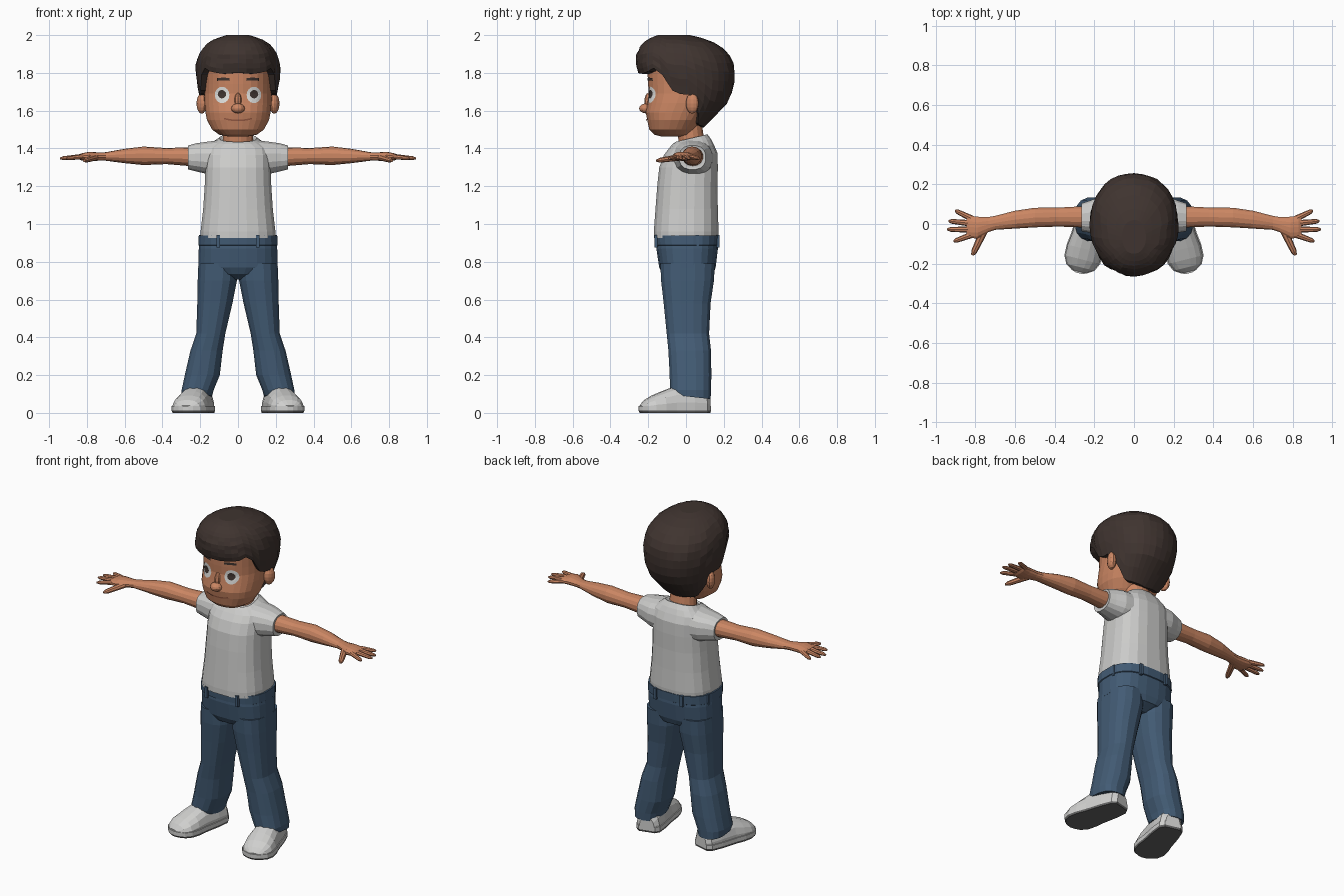
import bpy, bmesh, math, random
from mathutils import Vector, Matrix
from mathutils.bvhtree import BVHTree

if "Cube" in bpy.data.objects:
    bpy.data.objects.remove(bpy.data.objects["Cube"])

random.seed(4)


def material(name, r, g, b):
    m = bpy.data.materials.new(name)
    m.diffuse_color = (r, g, b, 1)
    m.use_nodes = True
    m.node_tree.nodes["Principled BSDF"].inputs["Base Color"].default_value = m.diffuse_color
    return m


SKIN = material("skin", 0.60, 0.24, 0.125)
HAIR = material("dark_brown_hair", 0.05, 0.034, 0.029)
SHIRT = material("light_grey_cloth", 0.60, 0.60, 0.59)
DENIM = material("blue_denim", 0.055, 0.105, 0.175)
SHOE = material("shoe_white", 0.63, 0.63, 0.62)
SOLE = material("sole_grey", 0.13, 0.13, 0.13)
EYE = material("eye_white", 0.75, 0.75, 0.73)
IRIS = material("iris_brown", 0.05, 0.035, 0.03)
LIP = material("lip_line", 0.33, 0.11, 0.06)


def finish(name, verts, faces, mats, mirror=False, recalc=True):
    me = bpy.data.meshes.new(name)
    me.from_pydata([tuple(v) for v in verts], [], faces)
    if recalc:
        bm = bmesh.new()
        bm.from_mesh(me)
        bmesh.ops.recalc_face_normals(bm, faces=bm.faces[:])
        bm.to_mesh(me)
        bm.free()
    for m in mats:
        me.materials.append(m)
    ob = bpy.data.objects.new(name, me)
    bpy.context.collection.objects.link(ob)
    if mirror:
        ob.modifiers.new("mirror", 'MIRROR').use_mirror_merge = False
    return ob


def bridge(rows, n):
    """Quads between closed rings of n points, capped at both ends."""
    faces = [(i * n + j, i * n + (j + 1) % n, (i + 1) * n + (j + 1) % n, (i + 1) * n + j)
             for i in range(rows - 1) for j in range(n)]
    return faces + [tuple(range(n)), tuple(range((rows - 1) * n, rows * n))]


def sup(c, p):
    return math.copysign(abs(c) ** (2 / p), c)


def loft(name, axis, rings, mat, n=16, p=2.4, mirror=False, floor=None):
    """Rings are (position, a0, a1, b0, b1, tilt) along the axis."""
    verts = []
    for r in rings:
        tilt = r[5] if len(r) > 5 else 0
        for j in range(n):
            t = 2 * math.pi * (j + 0.5) / n
            da, db = sup(math.cos(t), p), sup(math.sin(t), p)
            a = (r[1] + r[2]) / 2 + (r[2] - r[1]) / 2 * da
            b = (r[3] + r[4]) / 2 + (r[4] - r[3]) / 2 * db
            k = r[0] + tilt * db
            v = {'z': (a, b, k), 'x': (k, a, b), 'y': (a, k, b)}[axis]
            if floor is not None:
                v = (v[0], v[1], max(v[2], floor))
            verts.append(v)
    return finish(name, verts, bridge(len(rings), n), [mat], mirror)


def ball(name, loc, size, mat, mirror=False, seg=12, tilt=0):
    bm = bmesh.new()
    m = Matrix.Translation(loc) @ Matrix.Rotation(tilt, 4, 'Z') @ Matrix.Diagonal((*size, 1))
    bmesh.ops.create_uvsphere(bm, u_segments=seg, v_segments=8, radius=1, matrix=m)
    verts = [v.co.copy() for v in bm.verts]
    faces = [tuple(v.index for v in f.verts) for f in bm.faces]
    bm.free()
    return finish(name, verts, faces, [mat], mirror)


def finger(name, base, tip, r):
    base, tip = Vector(base), Vector(tip)
    d = (tip - base).normalized()
    s = d.cross(Vector((0, 0, 1))).normalized()
    u = s.cross(d)
    verts = []
    for t, k in ((0, 1.15), (0.45, 1.0), (0.85, 0.85), (1, 0.4)):
        for j in range(8):
            a = math.tau * j / 8
            verts.append(base.lerp(tip, t) + (s * math.cos(a) + u * math.sin(a) * 0.85) * r * k)
    finish(name, verts, bridge(4, 8), [SKIN], True)


def interp(table, x):
    for a, b in zip(table, table[1:]):
        if x <= b[0]:
            f = max(0, (x - a[0]) / (b[0] - a[0]))
            return [p + (q - p) * f for p, q in zip(a[1:], b[1:])]
    return list(table[-1][1:])


# Head, neck, ears, nose
head = loft("head", 'z', [
    (1.463, -.05, .05, -.13, .00), (1.473, -.10, .10, -.168, .03), (1.50, -.138, .138, -.195, .05),
    (1.55, -.165, .165, -.206, .09), (1.59, -.173, .173, -.214, .12), (1.64, -.178, .178, -.205, .16),
    (1.69, -.178, .178, -.198, .19), (1.74, -.178, .178, -.202, .20), (1.81, -.18, .18, -.205, .20),
    (1.90, -.15, .15, -.18, .16)], SKIN, n=28, p=2.3)
loft("neck", 'z', [(1.36, -.10, .10, -.06, .12), (1.43, -.083, .083, -.04, .10),
                   (1.53, -.078, .078, -.05, .085)], SKIN, p=2)
ball("ear", (.192, .033, 1.638), (.026, .036, .054), SKIN, True, tilt=-.4)
ball("nose", (0, -.214, 1.612), (.036, .034, .026), SKIN)
ball("nose_bridge", (0, -.198, 1.65), (.02, .022, .045), SKIN, seg=8)

# Hair: a cap whose lower edge follows a hairline round the head
SHAPE = [(1.50, -.08, .085, .125), (1.56, -.13, .14, .16), (1.63, -.18, .215, .19),
         (1.70, -.215, .245, .208), (1.77, -.24, .258, .22), (1.84, -.262, .255, .223),
         (1.90, -.26, .225, .208), (1.95, -.235, .175, .172), (1.98, -.20, .105, .125),
         (2.0, -.15, .02, .06)]
LINE = [(0, 1.80), (20, 1.795), (38, 1.805), (50, 1.825), (60, 1.79), (72, 1.69), (90, 1.685),
        (104, 1.61), (122, 1.525), (180, 1.51)]
N, ROWS = 36, 11
verts = []
for i in range(ROWS + 2):
    t = min(i / ROWS, 1)
    for j in range(N):
        phi = math.tau * j / N
        low = interp(LINE, math.degrees(min(phi, math.tau - phi)))[0]
        z = 2.0 - (2.0 - low) * t ** 1.5
        y0, y1, rx = interp(SHAPE, z)
        k = 0.82 if i > ROWS else 1 + random.uniform(-.012, .012)
        if i <= ROWS and math.cos(phi) > 0:
            k += 0.015 * math.cos(9 * phi) * t
        verts.append((rx * k * sup(math.sin(phi), 2.15),
                      (y0 + y1) / 2 - (y1 - y0) / 2 * k * sup(math.cos(phi), 2.15), z))
finish("hair", verts, bridge(ROWS + 2, N)[:-1], [HAIR])

# Painted face details laid on the head surface
tree = BVHTree.FromPolygons([v.co for v in head.data.vertices],
                            [tuple(f.vertices) for f in head.data.polygons])


def decal(name, rows, mat, off, mirror=True):
    w = len(rows[0])
    verts = []
    for row in rows:
        for x, z in row:
            hit = tree.ray_cast(Vector((x, -1, z)), Vector((0, 1, 0)))
            verts.append(hit[0] + hit[1] * off)
    faces = [(i * w + j, i * w + j + 1, (i + 1) * w + j + 1, (i + 1) * w + j)
             for i in range(len(rows) - 1) for j in range(w - 1)]
    ob = finish(name, verts, faces, [mat], mirror, recalc=False)
    if ob.data.polygons[0].normal.y > 0:
        ob.data.flip_normals()


def disc(x, z, rx, rz, n=16):
    return [[(x + rx * k * math.cos(math.tau * j / n), z + rz * k * math.sin(math.tau * j / n))
             for j in range(n + 1)] for k in (0.001, 0.35, 0.7, 1)]


def strip(x0, x1, f, h, n=10):
    xs = [x0 + (x1 - x0) * i / n for i in range(n + 1)]
    return [[(x, f(x) - h) for x in xs], [(x, f(x) + h) for x in xs]]


decal("eye_white", disc(.083, 1.683, .038, .044), EYE, .003)
decal("iris", disc(.083, 1.687, .021, .023), IRIS, .006)
decal("eyebrow", strip(.045, .108, lambda x: 1.768 - 3 * (x - .075) ** 2, .007), HAIR, .006)
decal("mouth", strip(-.072, .072, lambda x: 1.549 + 2 * x * x, .004), LIP, .005, False)

# Shirt with sleeves
loft("shirt", 'z', [
    (.925, -.200, .200, -.172, .172), (.96, -.200, .200, -.172, .174), (1.08, -.186, .186, -.163, .170),
    (1.20, -.178, .178, -.154, .168), (1.30, -.174, .174, -.143, .170), (1.37, -.172, .172, -.118, .168, .005),
    (1.41, -.165, .165, -.09, .15, .008), (1.435, -.13, .13, -.072, .135, .012),
    (1.455, -.098, .098, -.056, .115, .02), (1.448, -.088, .088, -.046, .105, .02)], SHIRT, n=20, p=2.6)
loft("sleeve", 'x', [(.10, -.075, .145, 1.25, 1.445), (.17, -.06, .14, 1.265, 1.436),
                     (.225, -.045, .118, 1.278, 1.428), (.265, -.037, .105, 1.288, 1.416),
                     (.263, -.028, .096, 1.297, 1.408)], SHIRT, mirror=True)

# Arms, hands and fingers
loft("arm", 'x', [
    (.18, -.02, .095, 1.305, 1.408), (.27, -.018, .09, 1.308, 1.406), (.38, -.014, .084, 1.317, 1.402),
    (.50, -.018, .083, 1.312, 1.410), (.60, -.024, .068, 1.322, 1.398), (.70, -.03, .042, 1.335, 1.380),
    (.735, -.042, .036, 1.335, 1.379), (.79, -.074, .038, 1.334, 1.382), (.83, -.072, .044, 1.337, 1.374),
    (.845, -.062, .036, 1.344, 1.366)], SKIN, n=14, p=2.2, mirror=True)
for nm, base, tip in (("little", (.82, .028), (.902, .068)), ("ring", (.83, .004), (.935, .015)),
                      ("middle", (.83, -.028), (.942, -.027)), ("index", (.82, -.055), (.91, -.088))):
    finger(nm + "_finger", (*base, 1.357), (*tip, 1.347), .014)
finger("thumb", (.755, -.03, 1.353), (.815, -.157, 1.335), .018)

# Trousers: hips, legs, belt loops
loft("trouser_hips", 'z', [
    (.705, -.05, .05, -.07, .09), (.735, -.15, .15, -.125, .145), (.77, -.212, .212, -.143, .158),
    (.87, -.209, .209, -.158, .170), (.885, -.207, .207, -.157, .169), (.888, -.211, .211, -.163, .174),
    (.94, -.209, .209, -.166, .176), (.94, -.19, .19, -.15, .16)], DENIM, n=24, p=2.6)
loft("trouser_leg", 'z', [
    (.79, .004, .211, -.138, .155), (.70, .004, .215, -.134, .150), (.58, .028, .217, -.120, .132),
    (.42, .066, .222, -.104, .124), (.33, .080, .253, -.095, .134), (.20, .095, .283, -.088, .136),
    (.12, .128, .300, -.087, .134), (.085, .138, .298, -.08, .132, -.012)], DENIM, n=16, p=2.5, mirror=True)
for nm, x, y in (("front", .105, -.159), ("side", .196, .06), ("back", .09, .170)):
    loft(nm + "_belt_loop", 'z', [(.875, x - .013, x + .013, y - .012, y + .012),
                                  (.942, x - .013, x + .013, y - .012, y + .012)], DENIM, n=4, p=2, mirror=True)

# Shoes turned outwards: soft upper on a flat sole
FOOT = [(.124, .045, .09), (.10, .068, .125), (.03, .078, .14), (-.07, .083, .138), (-.13, .091, .115),
        (-.185, .089, .092), (-.225, .070, .068), (-.248, .035, .04)]
upper = loft("shoe_upper", 'y', [(y, -w, w, .025 - (h - .025), h) for y, w, h in FOOT],
             SHOE, p=2.4, mirror=True, floor=.02)
side = [(w + .004, y) for y, w, h in FOOT] + [(.015, -.256)]
outline = side + [(-x, y) for x, y in reversed(side)]
n = len(outline)
sole = finish("shoe_sole", [(x * k, y * k, z) for z, k in ((0, .97), (.012, 1), (.036, 1))
                            for x, y in outline], bridge(3, n), [SHOE, SOLE], True)
for f in sole.data.polygons:
    if f.center.z < .01:
        f.material_index = 1
turn = Matrix.Translation((.216, 0, 0)) @ Matrix.Rotation(math.radians(14), 4, 'Z')
for ob in (upper, sole):
    ob.data.transform(turn)
